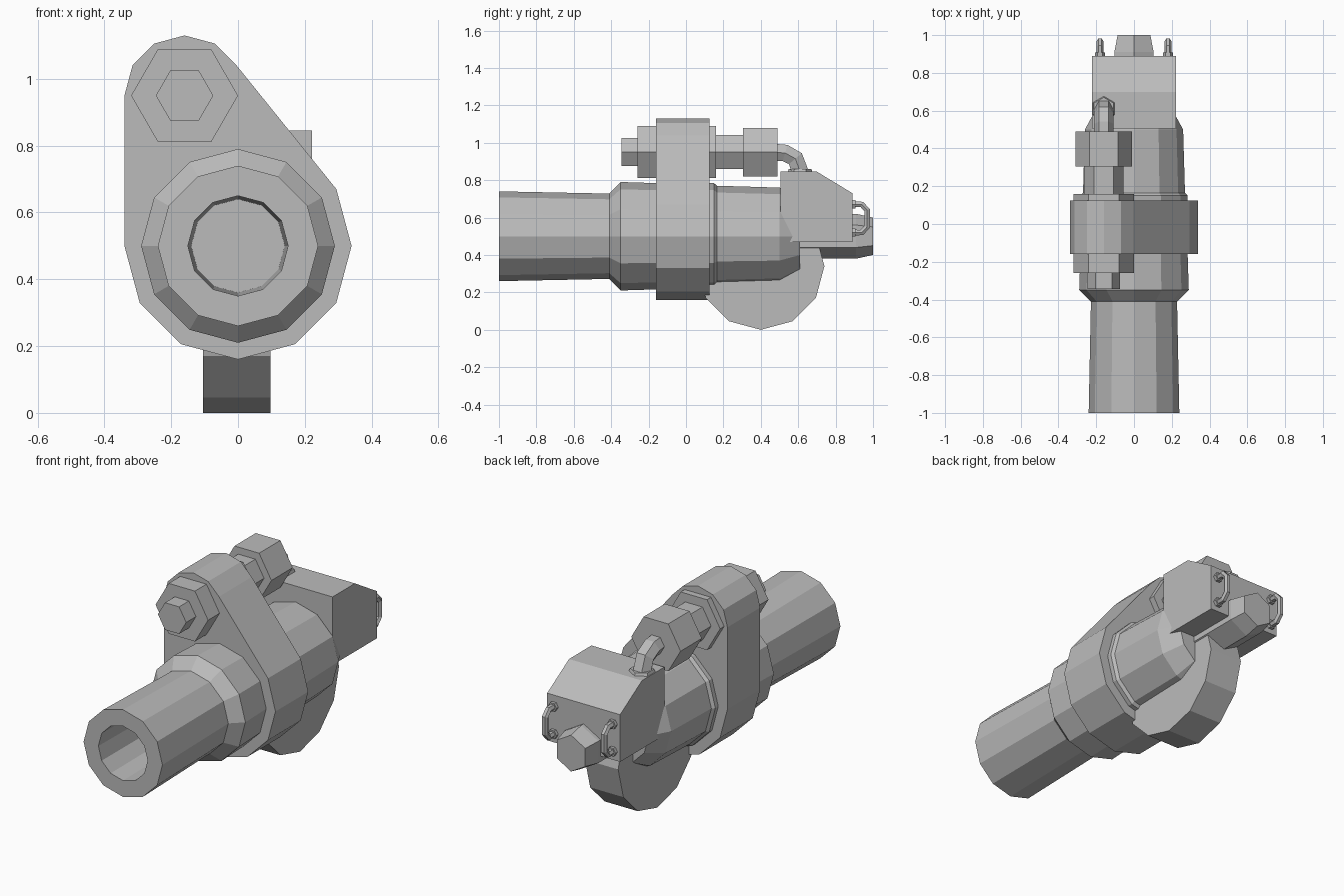
import bpy
import bmesh
from math import sin, cos, pi
from mathutils import Vector

cube = bpy.data.objects.get("Cube")
if cube:
    bpy.data.objects.remove(cube)

grey = bpy.data.materials.new("plain_grey")
grey.use_nodes = True
grey.diffuse_color = (0.5, 0.5, 0.5, 1)
grey.node_tree.nodes["Principled BSDF"].inputs["Base Color"].default_value = (0.5, 0.5, 0.5, 1)


def finish(name, bm):
    bmesh.ops.remove_doubles(bm, verts=bm.verts, dist=1e-5)
    bmesh.ops.recalc_face_normals(bm, faces=bm.faces)
    mesh = bpy.data.meshes.new(name)
    bm.to_mesh(mesh)
    bm.free()
    mesh.materials.append(grey)
    ob = bpy.data.objects.new(name, mesh)
    bpy.context.collection.objects.link(ob)
    return ob


def ngon(u, v, r, sides, start=0.0, steps=None):
    """Corner points of a regular polygon, or of part of one."""
    count = sides if steps is None else steps + 1
    return [(u + r * cos(start + 2 * pi * i / sides),
             v + r * sin(start + 2 * pi * i / sides)) for i in range(count)]


def lathe(name, profile, sides, x=0.0, z=0.5, start=0.0):
    """Turn (y, radius) points about an axis that runs front to back."""
    bm = bmesh.new()
    rings = [[bm.verts.new((px, y, pz)) for px, pz in ngon(x, z, max(r, 1e-7), sides, start)]
             for y, r in profile]
    for a, b in zip(rings, rings[1:]):
        for i in range(sides):
            j = (i + 1) % sides
            bm.faces.new((a[i], a[j], b[j], b[i]))
    return finish(name, bm)


def prism(name, outline, lo, hi, axis):
    """Extrude an outline along x (outline in y, z) or along y (outline in x, z)."""
    bm = bmesh.new()
    ends = [[bm.verts.new((t, u, v) if axis == "x" else (u, t, v)) for u, v in outline]
            for t in (lo, hi)]
    for ring in ends:
        bm.faces.new(ring)
    n = len(outline)
    for i in range(n):
        j = (i + 1) % n
        bm.faces.new((ends[0][i], ends[0][j], ends[1][j], ends[1][i]))
    return finish(name, bm)


def pipe(name, x, path, radius):
    """Six-sided pipe through (y, z) points."""
    curve = bpy.data.curves.new(name, "CURVE")
    curve.dimensions = "3D"
    curve.bevel_depth = radius
    curve.bevel_resolution = 1
    curve.use_fill_caps = True
    spline = curve.splines.new("POLY")
    spline.points.add(len(path) - 1)
    for p, (y, z) in zip(spline.points, path):
        p.co = (x, y, z, 1)
    spline.use_smooth = False
    curve.materials.append(grey)
    ob = bpy.data.objects.new(name, curve)
    bpy.context.collection.objects.link(ob)
    bpy.ops.object.select_all(action="DESELECT")
    ob.select_set(True)
    bpy.context.view_layer.objects.active = ob
    bpy.ops.object.convert(target="MESH")
    return ob


# Hollow barrel, front collar and tapered rear body
lathe("barrel", [(-0.3, 0), (-0.3, 0.14), (-1, 0.15), (-1, 0.24), (-0.41, 0.228),
                 (-0.35, 0.29), (-0.16, 0.284), (0.15, 0.284), (0.165, 0.27),
                 (0.5, 0.26), (0.61, 0.2), (0.61, 0)], 12)

# Flange plate joining the barrel and the side bolt
lower = ngon(0, 0.5, 0.34, 12, pi, 7)
upper = ngon(-0.16, 0.95, 0.18, 12, pi / 6, 5)
prism("flange_plate", lower + upper, -0.16, 0.125, "y")

# Side bolt, a row of hexagonal sections
bolt_x, bolt_z = -0.16, 0.95
for name, front, back, radius in (("bolt_tip", -0.345, -0.255, 0.086),
                                  ("front_nut", -0.26, -0.155, 0.16),
                                  ("rear_washer", 0.12, 0.16, 0.16),
                                  ("bolt_shank", 0.155, 0.31, 0.105),
                                  ("rear_nut", 0.305, 0.49, 0.15)):
    prism(name, ngon(bolt_x, bolt_z, radius, 6), front, back, "y")

# Rear housing with a sloped top
prism("rear_housing", [(0.505, 0.47), (0.505, 0.845), (0.7, 0.845), (0.89, 0.73), (0.89, 0.47)],
      -0.222, 0.222, "x")

# Bent hose from the bolt into the housing, with its seat
pipe("hose", bolt_x, [(0.46, 0.95), (0.53, 0.945), (0.585, 0.915), (0.615, 0.83)], 0.052)
seat = bmesh.new()
bmesh.ops.create_cone(seat, cap_ends=True, segments=6, radius1=0.068, radius2=0.06, depth=0.02)
bmesh.ops.translate(seat, verts=seat.verts, vec=Vector((bolt_x, 0.61, 0.85)))
finish("hose_seat", seat)

# Round drum under the body
prism("lower_drum", ngon(0.4, 0.34, 0.34, 12), -0.105, 0.097, "x")

# Hexagonal plug out of the back
lathe("rear_plug", [(0.58, 0), (0.58, 0.12), (0.91, 0.12), (1, 0.1), (1, 0)], 6, start=pi / 6)

# Pair of handles on the back of the housing
for side, x in (("left", 0.18), ("right", -0.18)):
    pipe(side + "_handle", x, [(0.88, 0.67), (0.94, 0.67), (0.968, 0.64),
                               (0.968, 0.55), (0.94, 0.52), (0.88, 0.52)], 0.018)
    for place, z in (("upper", 0.67), ("lower", 0.52)):
        prism(f"{side}_{place}_handle_foot", ngon(x, z, 0.026, 6), 0.885, 0.907, "y")
